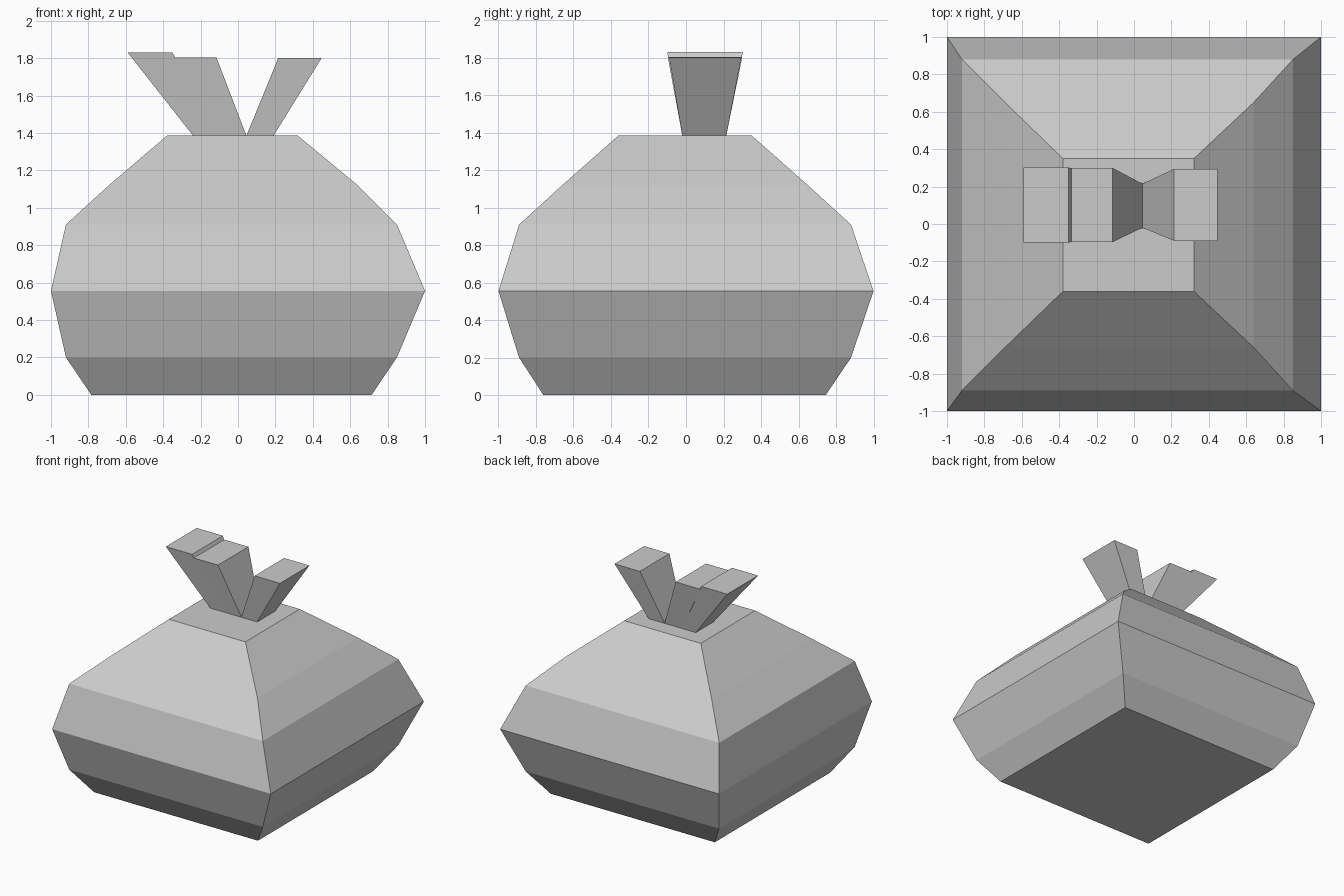
import bpy, bmesh

if "Cube" in bpy.data.objects:
    bpy.data.objects.remove(bpy.data.objects["Cube"])


def loft(name, rings):
    """Closed flat-faced solid through rectangles (z, xmin, xmax, ymin, ymax)."""
    bm = bmesh.new()
    loops = []
    for z, x0, x1, y0, y1 in rings:
        corners = [(x0, y0), (x1, y0), (x1, y1), (x0, y1)]
        loops.append([bm.verts.new((x, y, z)) for x, y in corners])
    for a, b in zip(loops, loops[1:]):
        for i in range(4):
            j = (i + 1) % 4
            bm.faces.new((a[i], a[j], b[j], b[i]))
    bm.faces.new(loops[0][::-1])
    bm.faces.new(loops[-1])
    bmesh.ops.recalc_face_normals(bm, faces=bm.faces[:])
    mesh = bpy.data.meshes.new(name)
    bm.to_mesh(mesh)
    bm.free()
    obj = bpy.data.objects.new(name, mesh)
    bpy.context.collection.objects.link(obj)
    return obj


# Bulging square sack
loft("sack_body", [
    (0.0, -0.785, 0.715, -0.76, 0.745),
    (0.2, -0.92, 0.85, -0.89, 0.88),
    (0.555, -1.0, 1.0, -1.0, 1.0),
    (0.91, -0.92, 0.85, -0.89, 0.88),
    (1.12, -0.69, 0.64, -0.66, 0.65),
    (1.385, -0.38, 0.32, -0.36, 0.35),
])

# Flaring cloth tufts: bottom x range, top x range, top height, top y range
tufts = {
    "left_tuft": (-0.24, -0.11, -0.59, -0.35, 1.83, -0.10, 0.303),
    "middle_tuft": (-0.11, 0.045, -0.345, -0.115, 1.803, -0.097, 0.30),
    "right_tuft": (0.045, 0.19, 0.215, 0.447, 1.80, -0.09, 0.295),
}
for name, (b0, b1, t0, t1, top, y0, y1) in tufts.items():
    loft(name, [(1.385, b0, b1, -0.02, 0.215), (top, t0, t1, y0, y1)])
